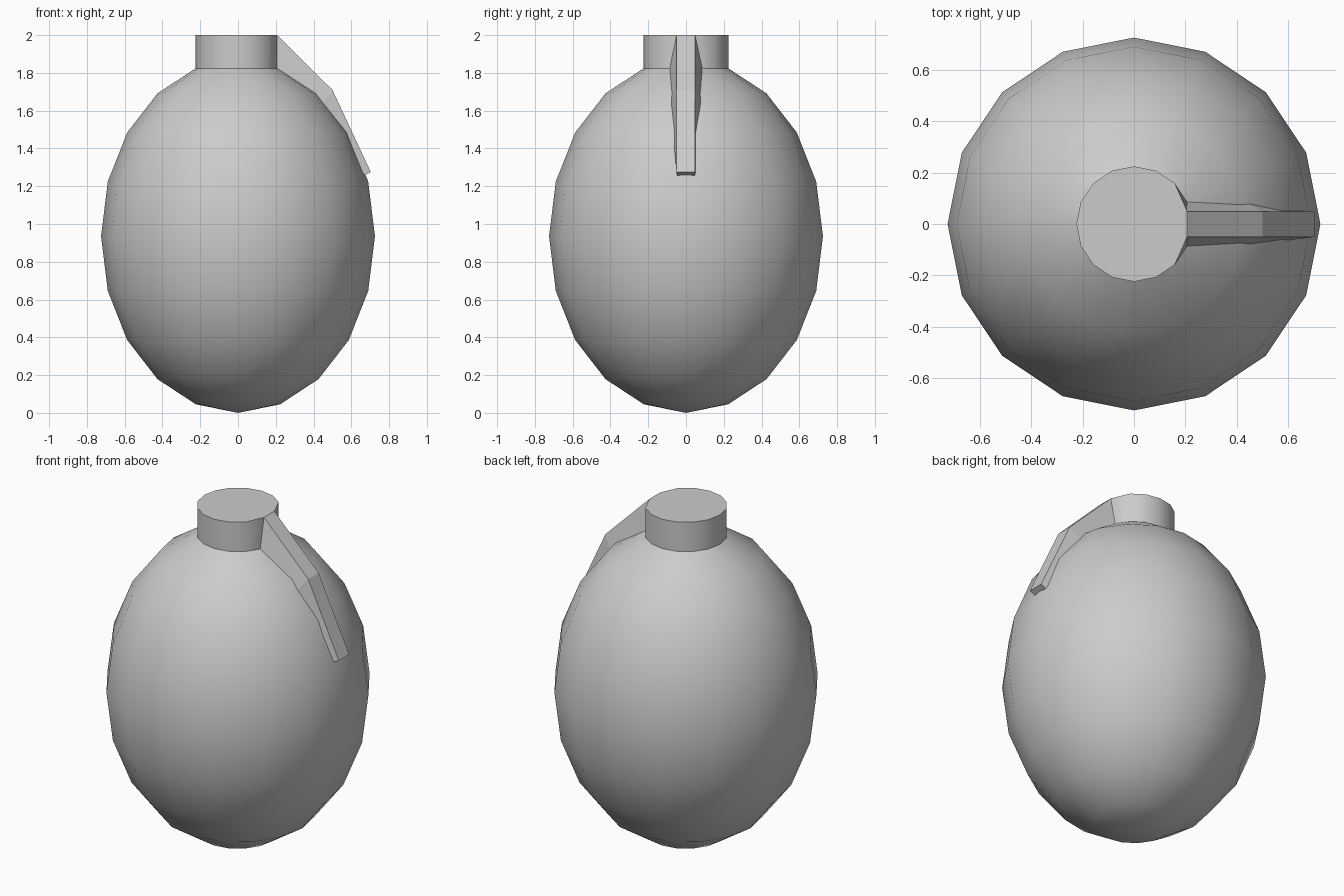
import bpy, bmesh, math

if "Cube" in bpy.data.objects:
    bpy.data.objects.remove(bpy.data.objects["Cube"])

R, H = 0.725, 0.935          # body radius, half height
NECK_Z = H + H * math.cos(math.radians(18))
NECK_R = R * math.sin(math.radians(18))


def finish(bm, name, smooth):
    bmesh.ops.recalc_face_normals(bm, faces=bm.faces)
    mesh = bpy.data.meshes.new(name)
    bm.to_mesh(mesh)
    bm.free()
    ob = bpy.data.objects.new(name, mesh)
    bpy.context.collection.objects.link(ob)
    if smooth:
        bpy.ops.object.select_all(action='DESELECT')
        ob.select_set(True)
        bpy.context.view_layer.objects.active = ob
        bpy.ops.object.shade_smooth_by_angle(angle=math.radians(35))
    return ob


def loft(bm, rings):
    """Closed solid through matching rings of points."""
    loops = [[bm.verts.new(p) for p in ring] for ring in rings]
    n = len(loops[0])
    for a, b in zip(loops, loops[1:]):
        for i in range(n):
            j = (i + 1) % n
            bm.faces.new((a[i], a[j], b[j], b[i]))
    return loops


# Egg-shaped body, open under the cap
bm = bmesh.new()
bmesh.ops.create_uvsphere(bm, u_segments=16, v_segments=10, radius=1)
bmesh.ops.delete(bm, geom=[v for v in bm.verts if v.co.z > 0.99], context='VERTS')
for v in bm.verts:
    v.co = (v.co.x * R, v.co.y * R, v.co.z * H + H)
finish(bm, "body", True)

# Cap: 16-gon whose vertex on the lever side is cut flat
bm = bmesh.new()
low = [(NECK_R * math.cos(k * math.tau / 16), NECK_R * math.sin(k * math.tau / 16), NECK_Z)
       for k in range(1, 16)]
top = [(x, y, 2.0) for x, y, z in low]
for i in (0, -1):
    top[i] = (low[i][0], math.copysign(0.05, low[i][1]), 2.0)
loops = loft(bm, [low, top])
bm.faces.new(loops[1])
finish(bm, "cap", True)

# Lever: tapered bar bent down along the body
# each station: outer x, outer z, inner x, inner z, inner half width
stations = [(0.207, 2.0, 0.207, NECK_Z, 0.086),
            (0.50, 1.71, 0.44, 1.63, 0.083),
            (0.703, 1.275, 0.67, 1.258, 0.048)]
bm = bmesh.new()
loops = loft(bm, [[(ox, -0.05, oz), (ox, 0.048, oz), (ix, w, iz), (ix, -w, iz)]
                  for ox, oz, ix, iz, w in stations])
bm.faces.new(loops[-1])
finish(bm, "lever", False)
